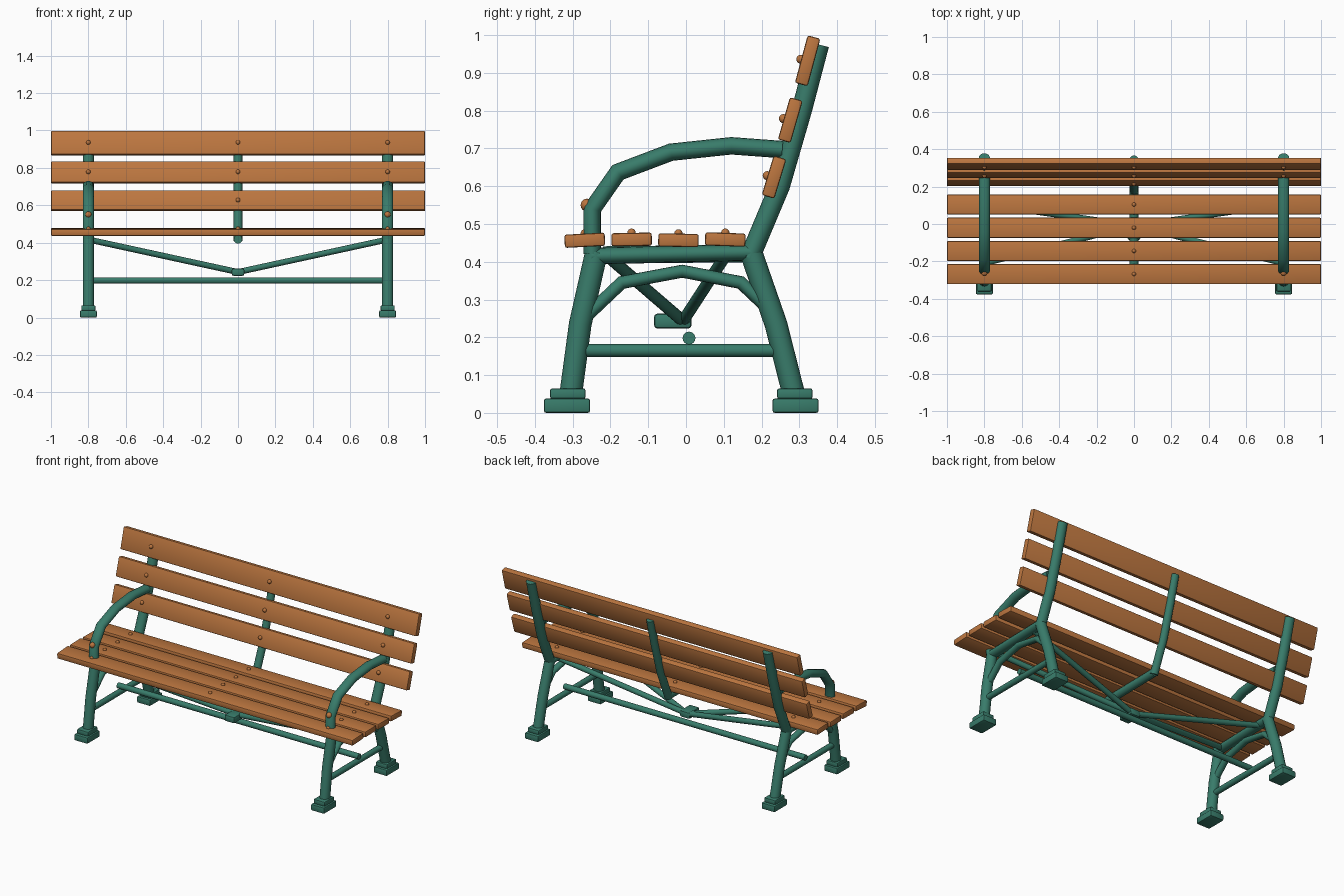
import bpy, bmesh
from math import cos, sin, pi, radians
from mathutils import Vector, Matrix

if "Cube" in bpy.data.objects:
    bpy.data.objects.remove(bpy.data.objects["Cube"])


def material(name, rgb):
    m = bpy.data.materials.new(name)
    m.use_nodes = True
    m.diffuse_color = (*rgb, 1)
    m.node_tree.nodes["Principled BSDF"].inputs["Base Color"].default_value = (*rgb, 1)
    return m


green = material("green painted iron", (0.04, 0.2, 0.145))
wood = material("warm wood", (0.5, 0.18, 0.05))


def finish(name, bm, mat):
    bmesh.ops.recalc_face_normals(bm, faces=bm.faces)
    mesh = bpy.data.meshes.new(name)
    bm.to_mesh(mesh)
    bm.free()
    mesh.materials.append(mat)
    ob = bpy.data.objects.new(name, mesh)
    bpy.context.collection.objects.link(ob)
    bpy.ops.object.select_all(action="DESELECT")
    ob.select_set(True)
    bpy.context.view_layer.objects.active = ob
    bpy.ops.object.shade_smooth_by_angle(angle=radians(35))
    return ob


def tube(name, path, wide, thick, side=(1, 0, 0), sides=16):
    """Mitred oval bar along a path; wide is the half size along the side vector."""
    pts = [Vector(p) for p in path]
    bm = bmesh.new()
    rings = []
    for i, p in enumerate(pts):
        a = (p - pts[i - 1]).normalized() if i else None
        b = (pts[i + 1] - p).normalized() if i < len(pts) - 1 else None
        t = ((a or b) + (b or a)).normalized()
        stretch = 1 / max(t.dot(a or b), 0.5)
        s = Vector(side)
        s = (s - t * s.dot(t)).normalized()
        n = t.cross(s)
        rings.append([bm.verts.new(p + s * wide * cos(k * 2 * pi / sides)
                                   + n * thick * stretch * sin(k * 2 * pi / sides))
                      for k in range(sides)])
    for r, q in zip(rings, rings[1:]):
        for k in range(sides):
            j = (k + 1) % sides
            bm.faces.new((r[k], r[j], q[j], q[k]))
    bm.faces.new(rings[0])
    bm.faces.new(rings[-1])
    return finish(name, bm, green)


def planar(x, pts):
    return [(x, y, z) for y, z in pts]


def box(name, centre, size, mat, tilt=0, bevel=0.006):
    bm = bmesh.new()
    bmesh.ops.create_cube(bm, size=1, matrix=Matrix.Diagonal((*size, 1)))
    bmesh.ops.bevel(bm, geom=bm.edges[:], offset=bevel, segments=2,
                    profile=0.5, affect="EDGES")
    bm.transform(Matrix.Translation(centre) @ Matrix.Rotation(radians(tilt), 4, "X"))
    return finish(name, bm, mat)


def bolt(name, centre, radius):
    bm = bmesh.new()
    bmesh.ops.create_uvsphere(bm, u_segments=12, v_segments=8, radius=radius,
                              matrix=Matrix.Translation(centre))
    return finish(name, bm, wood)


# Side profiles as (y, z) points
front_leg = [(-0.305, 0.05), (-0.28, 0.235), (-0.237, 0.425)]
rear_leg = [(0.285, 0.05), (0.238, 0.235), (0.172, 0.425)]
seat_rail = [(-0.25, 0.415), (-0.1, 0.419), (0.175, 0.425)]
back_post = [(0.168, 0.41), (0.248, 0.6), (0.306, 0.8), (0.352, 0.975)]
armrest = [(-0.248, 0.42), (-0.248, 0.54), (-0.18, 0.637), (-0.04, 0.69),
           (0.12, 0.707), (0.255, 0.697)]
arch = [(-0.265, 0.255), (-0.17, 0.345), (-0.01, 0.375), (0.145, 0.345), (0.24, 0.255)]

# Cast iron end frames
for side, x in (("left", 0.8), ("right", -0.8)):
    tube(side + "_front_leg", planar(x, front_leg), 0.03, 0.03)
    tube(side + "_rear_leg", planar(x, rear_leg), 0.03, 0.03)
    tube(side + "_seat_rail", planar(x, seat_rail), 0.03, 0.022)
    tube(side + "_back_post", planar(x, back_post), 0.03, 0.027)
    tube(side + "_armrest", planar(x, armrest), 0.03, 0.023)
    tube(side + "_arch_brace", planar(x, arch), 0.02, 0.017)
    tube(side + "_lower_brace", planar(x, [(-0.28, 0.165), (0.25, 0.165)]), 0.017, 0.017)
    bolt(side + "_arm_bolt", (x, -0.262, 0.55), 0.017)
    for end, y in (("front", -0.315), ("rear", 0.29)):
        box(f"{side}_{end}_foot_base", (x, y, 0.019), (0.09, 0.122, 0.038), green)
        box(f"{side}_{end}_foot_step", (x, y + (0.002 if y < 0 else -0.002), 0.051),
            (0.076, 0.094, 0.028), green)
    # Diagonal stays down to the centre block
    for end, y in (("front", -0.21), ("rear", 0.105)):
        tube(f"{side}_{end}_stay", [(x, y, 0.417), (0, -0.008, 0.243)],
             0.016, 0.016, side=(0, 0, 1))

# Centre supports
tube("centre_seat_rail", planar(0, [(-0.22, 0.418), (0.172, 0.422)]), 0.023, 0.023)
tube("centre_back_post", planar(0, back_post[:3] + [(0.345, 0.952)]), 0.023, 0.022)
box("centre_block", (0, -0.035, 0.243), (0.068, 0.1, 0.04), green, bevel=0.01)
tube("long_stretcher", [(-0.815, 0.008, 0.198), (0.815, 0.008, 0.198)],
     0.017, 0.017, side=(0, 0, 1))

# Seat slats: y, z, tilt
seat = [(-0.268, 0.457, 3), (-0.144, 0.459, 1), (-0.02, 0.457, -1), (0.104, 0.459, -2)]
for i, (y, z, tilt) in enumerate(seat, 1):
    box(f"seat_slat_{i}", (0, y, z), (2, 0.107, 0.035), wood, tilt)
    for x in (-0.8, 0, 0.8):
        bolt(f"seat_bolt_{i}", (x, y, z + 0.018), 0.011)

# Back slats: y, z, height, lean
back = [(0.233, 0.624, 0.109, -17), (0.276, 0.775, 0.116, -16), (0.322, 0.932, 0.13, -15)]
for i, (y, z, height, lean) in enumerate(back, 1):
    box(f"back_slat_{i}", (0, y, z), (2, 0.035, height), wood, lean)
    for x in (-0.8, 0, 0.8):
        bolt(f"back_bolt_{i}", (x, y - 0.018, z + 0.004), 0.012)
